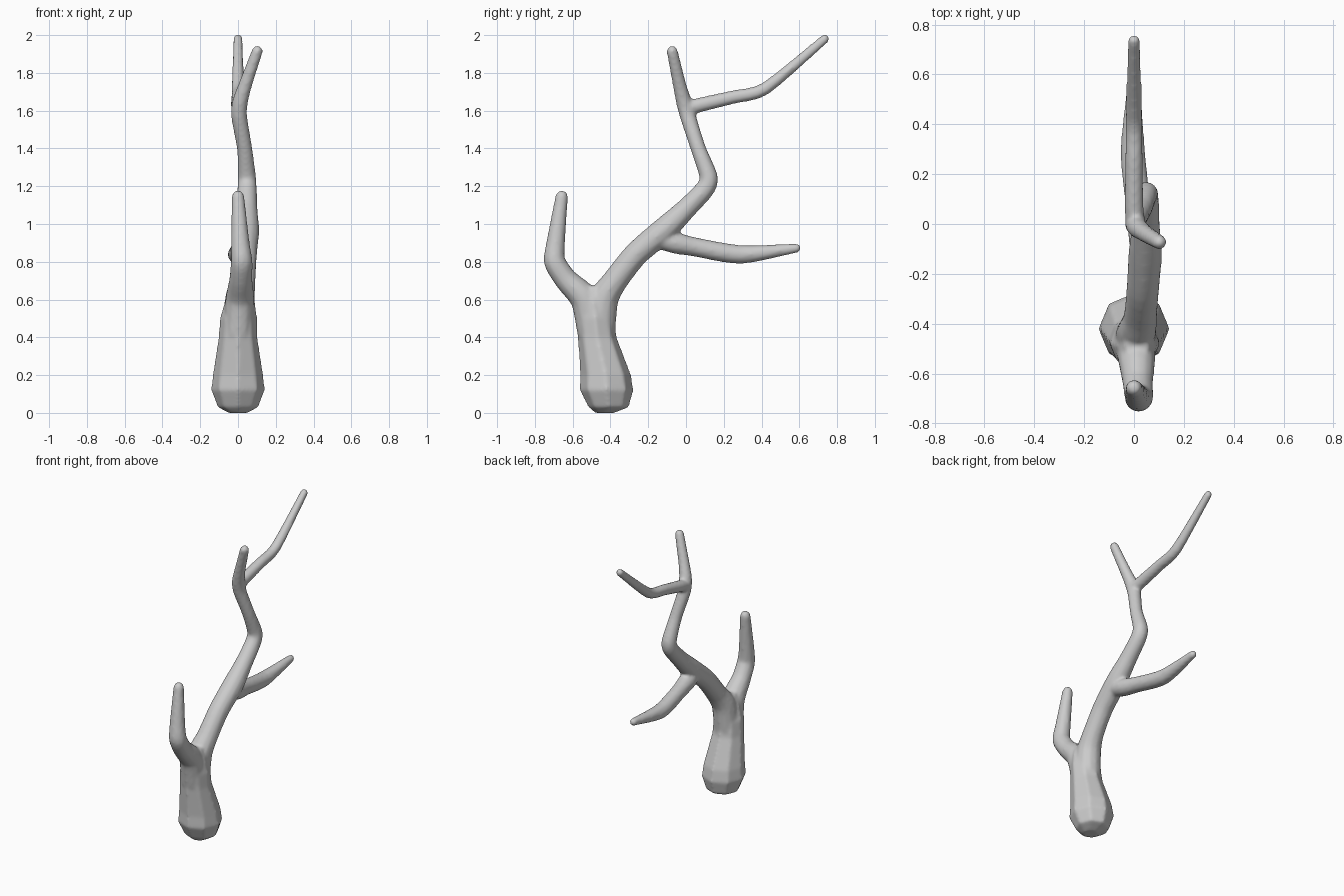
import bpy, bmesh, math
from mathutils import Vector

if "Cube" in bpy.data.objects:
    bpy.data.objects.remove(bpy.data.objects["Cube"])

bm = bmesh.new()


def skin(rings):
    """Bridge a list of vertex rings and cap both ends."""
    n = len(rings[0])
    for a, b in zip(rings, rings[1:]):
        for i in range(n):
            bm.faces.new((a[i], a[(i + 1) % n], b[(i + 1) % n], b[i]))
    bm.faces.new(rings[0][::-1])
    bm.faces.new(rings[-1])


def ring(c, r, u, v, n):
    return [bm.verts.new(c + r * (math.cos(2 * math.pi * i / n) * u + math.sin(2 * math.pi * i / n) * v))
            for i in range(n)]


def spline(points, steps=4):
    """Catmull-Rom through (x, y, z, radius) points."""
    p = [Vector(q) for q in points]
    p = [2 * p[0] - p[1]] + p + [2 * p[-1] - p[-2]]
    out = []
    for a, b, c, d in zip(p, p[1:], p[2:], p[3:]):
        for k in range(steps):
            t = k / steps
            s = 0.35  # fairly tight bends
            m1, m2 = s * (c - a), s * (d - b)
            out.append((2*t**3 - 3*t*t + 1) * b + (t**3 - 2*t*t + t) * m1
                       + (3*t*t - 2*t**3) * c + (t**3 - t*t) * m2)
    return out + [p[-2]]


def limb(points, n=12):
    """Tapered round limb with a rounded tip."""
    path = spline(points)
    rings = []
    for i, q in enumerate(path):
        t = (path[min(i + 1, len(path) - 1)] - path[max(i - 1, 0)]).xyz.normalized()
        u = Vector((1, 0, 0))
        u = (u - u.dot(t) * t).normalized()
        v = t.cross(u)
        rings.append(ring(q.xyz, q.w, u, v, n))
    for ang in (30, 60, 85):
        a = math.radians(ang)
        rings.append(ring(q.xyz + t * q.w * math.sin(a), q.w * math.cos(a), u, v, n))
    skin(rings)


# Trunk with its swollen, faceted foot
trunk = [(0, -.43, 0, .05), (0, -.41, .03, .108), (0, -.42, .12, .143), (0, -.425, .2, .135),
         (0, -.47, .4, .104), (.003, -.48, .5, .1), (.01, -.49, .6, .078), (.012, -.495, .67, .05)]
skin([ring(Vector(p[:3]), p[3], Vector((1, 0, 0)), Vector((0, 1, 0)), 8) for p in trunk])

# Short upright branch
limb([(0, -.495, .42, .08), (.01, -.535, .6, .077), (.015, -.635, .705, .062), (.02, -.695, .80, .058),
      (.012, -.69, .9, .05), (0, -.658, 1.145, .034)])
# Main crooked stem up to the highest fork, ending in the short top twig
limb([(0, -.46, .42, .085), (.01, -.437, .6, .08), (.025, -.375, .7, .068), (.035, -.265, .84, .066),
      (.045, -.12, .965, .068), (.048, 0, 1.08, .056), (.048, .1, 1.185, .052), (.047, .12, 1.25, .049),
      (.035, .065, 1.4, .041), (.006, .01, 1.57, .043), (.012, -.012, 1.65, .042),
      (.04, -.035, 1.74, .036), (.102, -.073, 1.915, .030)])
# Low side branch
limb([(.045, -.17, .93, .05), (.035, -.06, .9, .057), (.02, .05, .878, .051),
      (-.005, .29, .838, .05), (0, .585, .872, .025)])
# High side branch
limb([(.005, .0, 1.61, .04), (0, .08, 1.632, .039), (0, .25, 1.672, .036), (0, .42, 1.717, .034),
      (0, .735, 1.98, .025)])

bmesh.ops.recalc_face_normals(bm, faces=bm.faces)
mesh = bpy.data.meshes.new("antler_branch")
bm.to_mesh(mesh)
bm.free()
obj = bpy.data.objects.new("antler_branch", mesh)
bpy.context.collection.objects.link(obj)

# Fuse the limbs into one skin and soften the forks
fuse = obj.modifiers.new("fuse", 'REMESH')
fuse.mode = 'VOXEL'
fuse.voxel_size = 0.01
fuse.use_smooth_shade = True
soft = obj.modifiers.new("soften", 'SMOOTH')
soft.factor = 0.5
soft.iterations = 8
